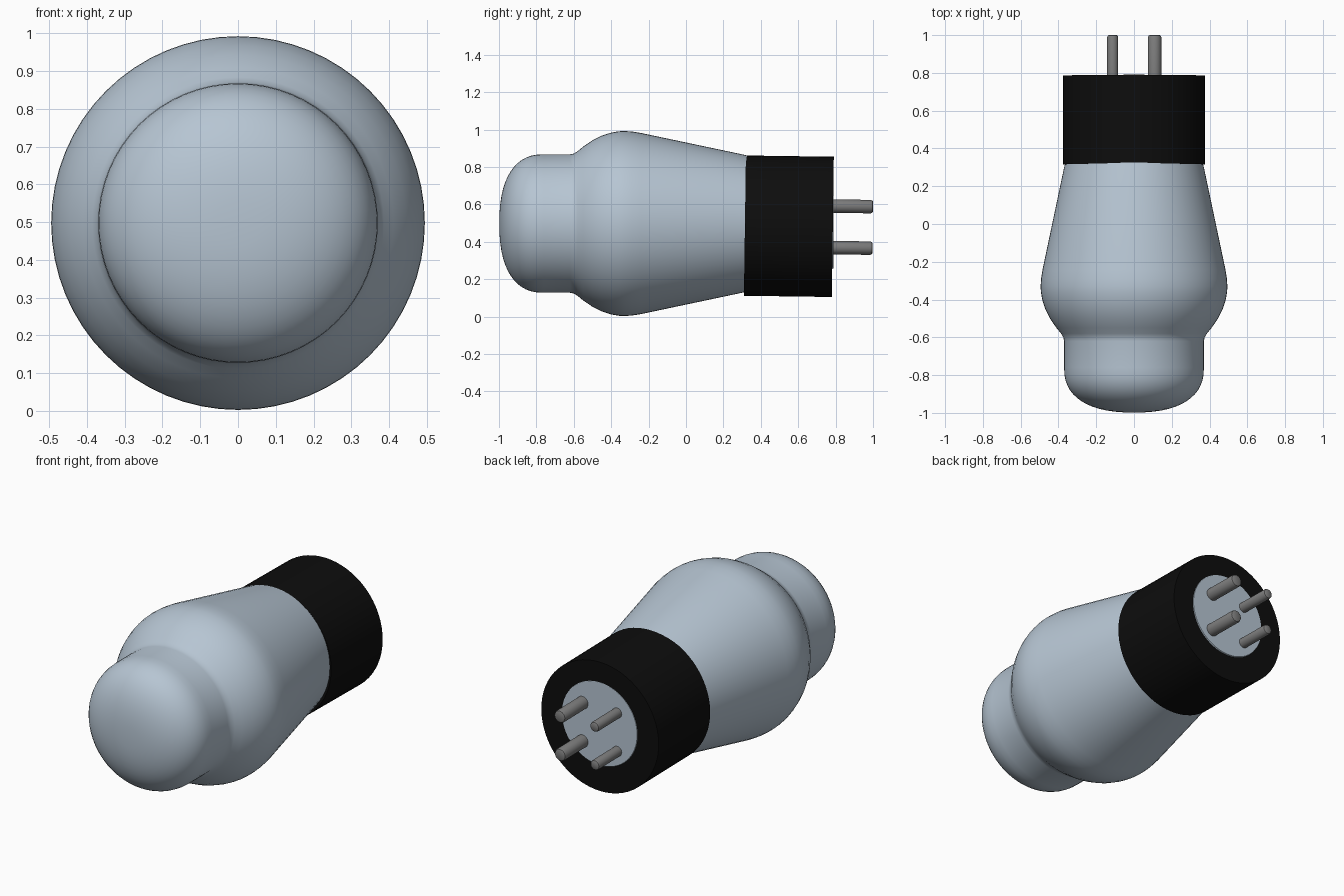
import bpy
import bmesh
import math
from mathutils import Matrix, Vector

cube = bpy.data.objects.get("Cube")
if cube:
    bpy.data.objects.remove(cube, do_unlink=True)


def material(name, colour, roughness):
    mat = bpy.data.materials.new(name)
    mat.use_nodes = True
    mat.diffuse_color = (*colour, 1)
    bsdf = mat.node_tree.nodes["Principled BSDF"]
    bsdf.inputs["Base Color"].default_value = (*colour, 1)
    bsdf.inputs["Roughness"].default_value = roughness
    return mat


GLASS = material("pale blue glass", (0.47, 0.56, 0.65), 0.4)
BLACK = material("black base", (0.004, 0.004, 0.004), 0.6)
METAL = material("grey metal", (0.2, 0.2, 0.2), 0.5)


def lathe(name, profile, mat, segments, matrix):
    """Revolve (y, radius) points round the y axis; end points of radius 0 close it."""
    bm = bmesh.new()
    verts = [bm.verts.new((0, y, r)) for y, r in profile]
    edges = [bm.edges.new(pair) for pair in zip(verts, verts[1:])]
    bmesh.ops.spin(bm, geom=verts + edges, cent=(0, 0, 0), axis=(0, 1, 0),
                   angle=math.tau, steps=segments, use_duplicate=False)
    bmesh.ops.remove_doubles(bm, verts=bm.verts, dist=0.0001)
    bmesh.ops.recalc_face_normals(bm, faces=bm.faces)
    mesh = bpy.data.meshes.new(name)
    bm.to_mesh(mesh)
    bm.free()
    mesh.materials.append(mat)
    obj = bpy.data.objects.new(name, mesh)
    bpy.context.collection.objects.link(obj)
    obj.matrix_world = matrix
    bpy.ops.object.select_all(action='DESELECT')
    obj.select_set(True)
    bpy.context.view_layer.objects.active = obj
    bpy.ops.object.shade_smooth_by_angle(angle=math.radians(35))
    return obj


# Glass envelope: rounded dome, neck, bulge, then a taper running inside the base
dome = []
for i in range(15):
    t = i / 14 * math.pi / 2
    dome.append((-0.76 - 0.238 * math.cos(t) ** 0.83, 0.37 * math.sin(t) ** 0.83))
bulge = [(-0.62, 0.37), (-0.6, 0.374), (-0.58, 0.386), (-0.55, 0.411),
         (-0.5, 0.445), (-0.45, 0.47), (-0.4, 0.486), (-0.36, 0.493),
         (-0.33, 0.4945), (-0.29, 0.492), (-0.24, 0.484), (0.03, 0.427),
         (0.3, 0.37), (0.7, 0.27), (0.789, 0.24), (0.789, 0)]
lathe("glass_envelope", dome + bulge, GLASS, 64, Matrix.Translation((0, 0, 0.4975)))

# Base sleeve, fitted with a very slight droop
tilt = Matrix.Translation((0, 0.55, 0.483)) @ Matrix.Rotation(math.radians(-0.8), 4, 'X')
half = 0.235
lathe("base_sleeve", [(-half, 0), (-half, 0.375), (half, 0.375), (half, 0)],
      BLACK, 64, tilt)

# Two thick pins on the left, two thin pins on the right
for side, x, radius in (("left", 0.109, 0.036), ("right", -0.113, 0.029)):
    for level, z in (("upper", 0.111), ("lower", -0.111)):
        end = 0.449
        pin = [(half - 0.02, 0), (half - 0.02, radius), (end - 0.012, radius),
               (end - 0.004, radius * 0.9), (end, radius * 0.7), (end, 0)]
        lathe(f"{level}_{side}_pin", pin, METAL, 24,
              tilt @ Matrix.Translation(Vector((x, 0, z))))
